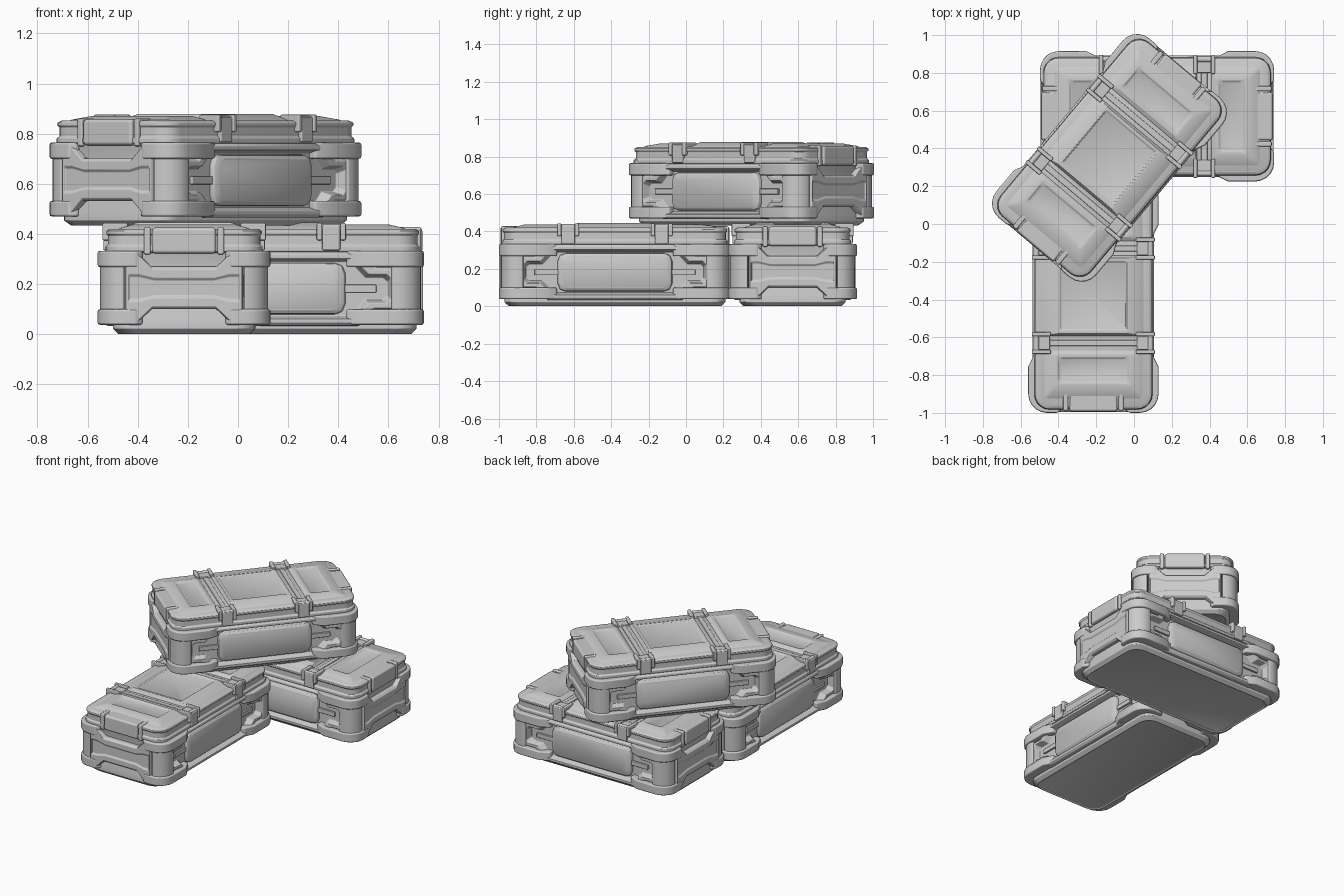
import bpy, bmesh, math
from mathutils import Matrix

if "Cube" in bpy.data.objects:
    bpy.data.objects.remove(bpy.data.objects["Cube"])

grey = bpy.data.materials.new("case_grey")
grey.use_nodes = True
COLOUR = (0.6, 0.6, 0.6, 1)
grey.diffuse_color = COLOUR
grey.node_tree.nodes["Principled BSDF"].inputs["Base Color"].default_value = COLOUR

parts = []  # (name, mesh, mirror x, mirror y, bevel width)


def add_part(name, lofts, mx=False, my=False, bevel=0.006):
    """Skin each stack of matching loops, cap both ends, store as one mesh."""
    bm = bmesh.new()
    for loops in lofts:
        rings = [[bm.verts.new(p) for p in loop] for loop in loops]
        n = len(rings[0])
        for a, b in zip(rings, rings[1:]):
            for i in range(n):
                j = (i + 1) % n
                bm.faces.new((a[i], a[j], b[j], b[i]))
        bm.faces.new(rings[0][::-1])
        bm.faces.new(rings[-1])
    bmesh.ops.recalc_face_normals(bm, faces=bm.faces)
    mesh = bpy.data.meshes.new(name)
    bm.to_mesh(mesh)
    bm.free()
    mesh.materials.append(grey)
    mesh.shade_smooth()
    mesh.set_sharp_from_angle(angle=math.radians(32))
    parts.append((name, mesh, mx, my, bevel))


def arc(cx, cy, r, start, steps=5):
    return [(cx + r * math.cos(start + math.pi / 2 * i / steps),
             cy + r * math.sin(start + math.pi / 2 * i / steps)) for i in range(steps + 1)]


def slab(hx, hy, z, r=0.08, cy=0):
    """Rounded rectangle loop at height z."""
    pts = []
    for k, (sx, sy) in enumerate(((1, 1), (-1, 1), (-1, -1), (1, -1))):
        pts += arc(sx * (hx - r), cy + sy * (hy - r), r, k * math.pi / 2)
    return [(x, y, z) for x, y in pts]


def outline(quarter):
    """Mirror a quarter outline into a closed symmetric loop."""
    back = quarter[::-1]
    return (quarter + [(u, -v) for u, v in back]
            + [(-u, -v) for u, v in quarter] + [(-u, v) for u, v in back])


def side(x, quarter, zc=0.182):
    return [(x, u, zc + v) for u, v in outline(quarter)]


def end(y, quarter, zc=0.185):
    return [(u, y, zc + v) for u, v in outline(quarter)]


def box(x0, x1, y0, y1, z0, z1):
    return [[(x0, y0, z), (x1, y0, z), (x1, y1, z), (x0, y1, z)] for z in (z0, z1)]


def prism(pts, z0, z1):
    return [[(x, y, z) for x, y in pts] for z in (z0, z1)]


# Tub with a bevelled foot rim
add_part("tub", [[
    slab(0.255, 0.56, 0.006), slab(0.262, 0.567, 0), slab(0.284, 0.59, 0.022),
    slab(0.284, 0.59, 0.06), slab(0.272, 0.58, 0.1), slab(0.272, 0.58, 0.27),
    slab(0.3, 0.59, 0.33)]], bevel=0.003)

# Lid shell with an overhanging lip
add_part("lid", [[
    slab(0.295, 0.585, 0.322), slab(0.313, 0.602, 0.332), slab(0.313, 0.602, 0.35),
    slab(0.304, 0.594, 0.358), slab(0.304, 0.594, 0.394), slab(0.31, 0.6, 0.4),
    slab(0.31, 0.6, 0.412), slab(0.296, 0.586, 0.421)]], bevel=0.003)

# Raised middle panel of the lid with a sunken field
add_part("lid_middle_panel", [[
    slab(0.28, 0.215, 0.412, 0.01), slab(0.262, 0.212, 0.424, 0.01),
    slab(0.19, 0.2, 0.446, 0.01), slab(0.178, 0.185, 0.446, 0.01),
    slab(0.17, 0.175, 0.439, 0.01)]], bevel=0.003)

# Raised panels at each end of the lid
add_part("lid_end_panel", [[
    slab(0.275, 0.135, 0.412, 0.02, 0.42), slab(0.255, 0.125, 0.424, 0.02, 0.415),
    slab(0.205, 0.085, 0.438, 0.02, 0.395), slab(0.19, 0.07, 0.438, 0.02, 0.395),
    slab(0.18, 0.06, 0.431, 0.02, 0.395)]], my=True, bevel=0.003)

# Cross straps over the lid between the clips
add_part("lid_strap", [box(-0.25, 0.25, 0.234, 0.266, 0.41, 0.426)], my=True, bevel=0.004)

# Side frame with its stepped hand recess
add_part("side_frame", [[
    side(0.265, [(0.36, 0.148), (0.43, 0.085), (0.5, 0.085), (0.515, 0.07)]),
    side(0.308, [(0.36, 0.148), (0.43, 0.085), (0.5, 0.085), (0.515, 0.07)]),
    side(0.322, [(0.353, 0.136), (0.42, 0.076), (0.495, 0.076), (0.508, 0.062)]),
    side(0.322, [(0.337, 0.121), (0.4, 0.058), (0.472, 0.058), (0.488, 0.042)]),
    side(0.281, [(0.326, 0.108), (0.385, 0.045), (0.455, 0.045), (0.475, 0.028)])]],
    mx=True, bevel=0.004)

# Padded panel inside each recess
add_part("side_panel", [[
    side(0.275, [(0.265, 0.103), (0.295, 0.092), (0.308, 0.06)]),
    side(0.3, [(0.262, 0.1), (0.29, 0.09), (0.303, 0.058)]),
    side(0.311, [(0.245, 0.086), (0.27, 0.078), (0.285, 0.05)])]], mx=True, bevel=0.004)

# Small grip bars beside the panel
add_part("side_grip", [[
    [(x, 0.36 + s * u, 0.182 + t * v) for u, v, s, t in
     ((0.07, 0.016, -1, -1), (0.07, 0.016, 1, -1), (0.07, 0.016, 1, 1), (0.07, 0.016, -1, 1))]
    for x in (0.275, 0.293)]], mx=True, my=True, bevel=0.004)

# Waisted band across each end
add_part("end_band", [[
    end(0.55, [(0.13, 0.085), (0.19, 0.142), (0.235, 0.142)]),
    end(0.604, [(0.13, 0.085), (0.19, 0.142), (0.235, 0.142)]),
    end(0.616, [(0.126, 0.074), (0.185, 0.13), (0.228, 0.13)]),
    end(0.616, [(0.12, 0.04), (0.18, 0.055), (0.222, 0.055)]),
    end(0.608, [(0.118, 0.03), (0.178, 0.044), (0.218, 0.044)])]], my=True, bevel=0.004)


# Corner bumpers, upper and lower, wrapping round each corner
bumper = ([(0.25, 0.31), (0.312, 0.31), (0.345, 0.375)] + arc(0.245, 0.52, 0.1, 0)
          + [(0.19, 0.62), (0.165, 0.6), (0.165, 0.52), (0.25, 0.5)])
add_part("corner_bumpers", [prism(bumper, 0.268, 0.333), prism(bumper, 0.038, 0.1)],
         True, True, 0.009)

# Corner posts between the bumpers
post = [(0.25, 0.49), (0.33, 0.49)] + arc(0.24, 0.515, 0.095, 0) + [(0.235, 0.56)]
add_part("corner_post", [prism(post, 0.085, 0.285)], True, True, 0.008)

# Lid clips: two ears, a strap and a hinge barrel
barrel = [[(0.302 + 0.016 * math.cos(a * math.pi / 6), y, 0.424 + 0.016 * math.sin(a * math.pi / 6))
           for a in range(12)] for y in (0.205, 0.295)]
add_part("lid_clip", [
    box(0.225, 0.326, 0.192, 0.214, 0.375, 0.444),
    box(0.225, 0.326, 0.286, 0.308, 0.375, 0.444),
    box(0.23, 0.322, 0.214, 0.286, 0.335, 0.432), barrel], True, True, 0.006)

# End handles and their brackets
add_part("end_handle", [box(-0.128, 0.128, 0.505, 0.613, 0.322, 0.426)], my=True, bevel=0.014)
add_part("handle_bracket", [box(0.133, 0.16, 0.49, 0.608, 0.318, 0.428)], True, True, 0.008)

# Place the three cases: two on the ground and one turned across the top
PLACES = {
    "front_case": (-0.215, -0.38, 0, 0),
    "back_case": (0.122, 0.57, 0, 90),
    "top_case": (-0.13, 0.35, 0.432, -40),
}
for case, (x, y, z, turn) in PLACES.items():
    place = Matrix.Translation((x, y, z)) @ Matrix.Rotation(math.radians(turn), 4, "Z")
    for name, mesh, mx, my, width in parts:
        ob = bpy.data.objects.new(case + "_" + name, mesh)
        bpy.context.scene.collection.objects.link(ob)
        ob.matrix_world = place
        if mx or my:
            mirror = ob.modifiers.new("mirror", "MIRROR")
            mirror.use_axis = (mx, my, False)
            mirror.use_mirror_merge = False
        bevel = ob.modifiers.new("bevel", "BEVEL")
        bevel.width = width
        bevel.segments = 2
        bevel.limit_method = "ANGLE"
        bevel.angle_limit = math.radians(32)
        bevel.harden_normals = True
